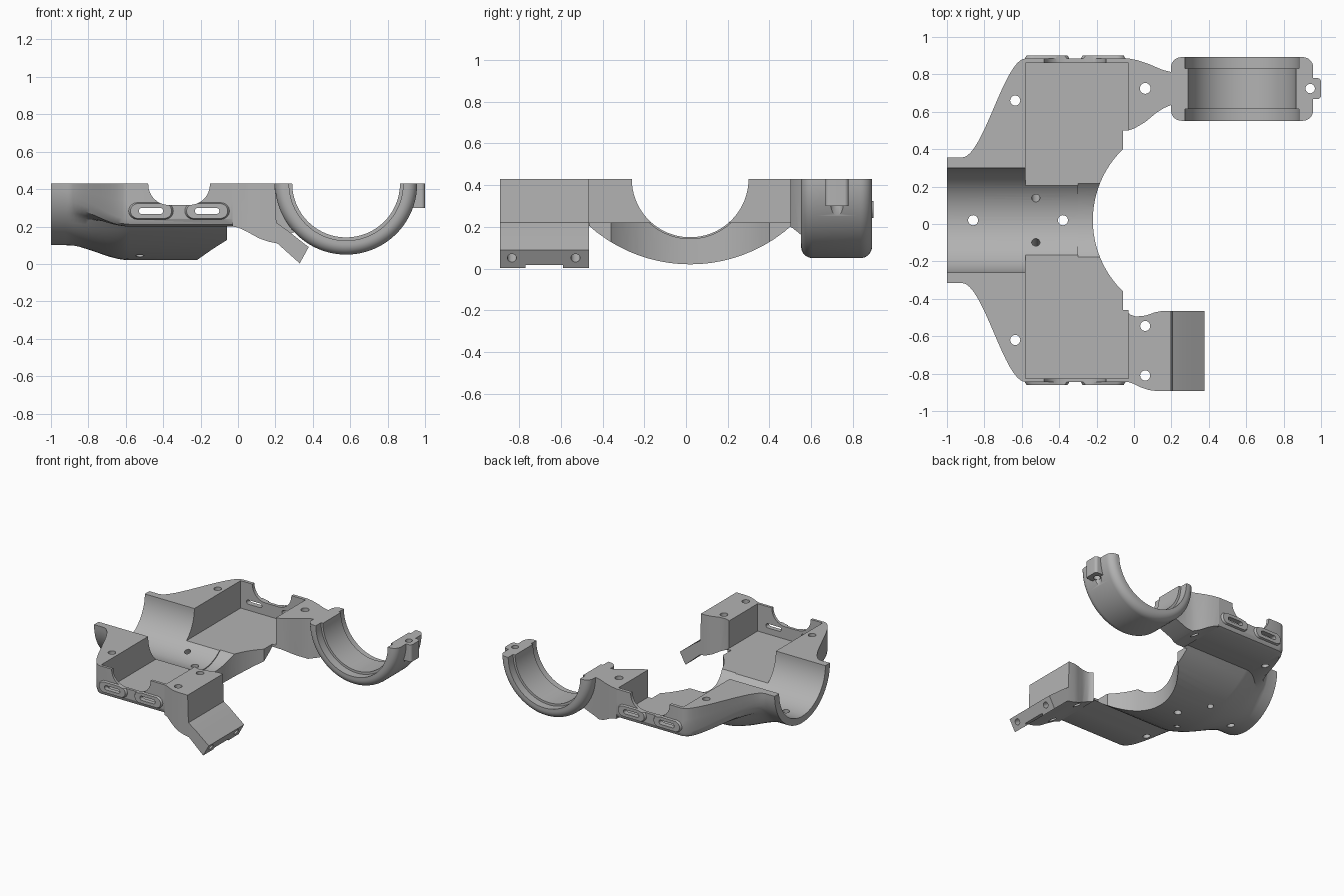
import bpy, bmesh, math
from mathutils import Vector, Matrix

cube = bpy.data.objects.get("Cube")
if cube:
    bpy.data.objects.remove(cube)

TOP, MID = 0.43, 0.02          # top plane, and the y of the symmetry plane
grey = bpy.data.materials.new("plain grey")
grey.use_nodes = True
grey.diffuse_color = (0.45, 0.45, 0.45, 1)
grey.node_tree.nodes["Principled BSDF"].inputs["Base Color"].default_value = (0.45, 0.45, 0.45, 1)


def finish(name, bm):
    bmesh.ops.recalc_face_normals(bm, faces=bm.faces)
    me = bpy.data.meshes.new(name)
    bm.to_mesh(me)
    bm.free()
    me.materials.append(grey)
    ob = bpy.data.objects.new(name, me)
    bpy.context.collection.objects.link(ob)
    return ob


def loft(name, rings, closed=False):
    """Skin a list of equal-length closed rings, capping the ends."""
    bm = bmesh.new()
    rows = [[bm.verts.new(p) for p in ring] for ring in rings]
    n = len(rows[0])
    for a, b in zip(rows, rows[1:]):
        for i in range(n):
            bm.faces.new((a[i], a[(i + 1) % n], b[(i + 1) % n], b[i]))
    bm.faces.new(rows[0])
    bm.faces.new(rows[-1])
    return finish(name, bm)


def prism(name, pts, axis, lo, hi, shrink=0):
    """Extrude a 2D outline along z (plan) or y (front elevation)."""
    c = sum((Vector(p) for p in pts), Vector((0, 0))) / len(pts)
    end = [Vector(p) - (Vector(p) - c).normalized() * shrink for p in pts]
    at = (lambda p, d: (p[0], p[1], d)) if axis == "z" else (lambda p, d: (p[0], d, p[1]))
    return loft(name, [[at(p, lo) for p in pts], [at(p, hi) for p in end]])


def box(name, x, y, z):
    return prism(name, [(x[0], y[0]), (x[1], y[0]), (x[1], y[1]), (x[0], y[1])], "z", *z)


def rod(name, r, a, b, n=32):
    a, b = Vector(a), Vector(b)
    bm = bmesh.new()
    turn = (b - a).to_track_quat("Z", "Y").to_matrix().to_4x4()
    bmesh.ops.create_cone(bm, cap_ends=True, segments=n, radius1=r, radius2=r, depth=(b - a).length,
                          matrix=Matrix.Translation((a + b) / 2) @ turn)
    return finish(name, bm)


def rounded(cx, cy, w, h, r, n=8):
    pts = []
    for k, (sx, sy) in enumerate([(1, 1), (-1, 1), (-1, -1), (1, -1)]):
        for i in range(n + 1):
            a = math.pi / 2 * (k + i / n)
            pts.append((cx + sx * (w / 2 - r) + r * math.cos(a), cy + sy * (h / 2 - r) + r * math.sin(a)))
    return pts


def combine(ob, tool, how="DIFFERENCE"):
    m = ob.modifiers.new("cut", "BOOLEAN")
    m.object, m.operation, m.solver = tool, how, "EXACT"
    bpy.context.view_layer.objects.active = ob
    bpy.ops.object.modifier_apply(modifier=m.name)
    bpy.data.objects.remove(tool)


def hole(ob, x, y, r=0.027):
    combine(ob, rod("drill", r, (x, y, -0.1), (x, y, 0.6), 24))


# Main body: half-round sleeve blending into a wide, keeled tray
side = [(0.865, TOP), (0.865, 0.34), (0.865, 0.24), (0.853, 0.212), (0.825, 0.2), (0.66, 0.2)]
keel = [(y, 0.75 - math.sqrt(0.73 ** 2 - y * y)) for y in (0.5 - i / 20 for i in range(21))]
wide = side + keel + [(-y, z) for y, z in reversed(side)]
count = len(wide)
sections = []
for x in [-1] + [-0.92 + 0.34 * i / 16 for i in range(17)] + [-0.03]:
    t = min(1, max(0, (x + 0.92) / 0.34))
    t = t * t * (3 - 2 * t)
    ring = []
    for i, (y, z) in enumerate(wide):
        a = math.pi * i / (count - 1)
        ry, rz = 0.335 * math.cos(a), TOP - 0.33 * math.sin(a)
        ring.append((x, MID + ry + (y - ry) * t, rz + (z - rz) * t))
    sections.append(ring)
body = loft("main_body", sections)

# Raised slot surrounds on both side walls
for s in (1, -1):
    for x in (-0.465, -0.165):
        pad = prism("slot_pad", rounded(x, 0.283, 0.25, 0.095, 0.047), "y",
                    MID + s * 0.855, MID + s * 0.88, 0.015)
        combine(body, pad, "UNION")

# Tray pocket, sleeve trough and curved clearance on the open side
combine(body, box("pocket", (-0.58, 0.1), (MID - 0.845, MID + 0.84), (0.22, 0.6)))
combine(body, rod("trough", 0.28, (-1.1, MID, TOP), (-0.25, MID, TOP), 96))
combine(body, rod("trough_end", 0.287, (-0.3, MID, TOP), (0.1, MID, TOP), 96))
combine(body, rod("clearance", 0.53, (0.31, MID, -0.2), (0.31, MID, 0.7), 128))
combine(body, box("clearance_side", (-0.06, 0.2), (-0.46, 0.5), (-0.2, 0.7)))

# Cable notches and slots through the side walls
for s in (1, -1):
    lo, hi = MID + s * 0.8, MID + s * 0.95
    combine(body, prism("notch", rounded(-0.315, 0.5, 0.33, 0.37, 0.11), "y", lo, hi))
    for x in (-0.465, -0.165):
        combine(body, prism("slot", rounded(x, 0.283, 0.13, 0.032, 0.0155), "y", lo, hi))

# Screw holes
for x, y in [(-0.635, 0.66), (-0.635, -0.62), (-0.86, MID), (-0.38, MID)]:
    hole(body, x, y)
for s in (1, -1):
    combine(body, rod("drill", 0.022, (-0.525, MID + s * 0.05, 0.32), (-0.525, MID + s * 0.24, -0.08), 24))

# Front arm with an angled, concave clamp lip
arch = [(-0.03, 0.2), (0.0, 0.195), (0.05, 0.172), (0.11, 0.138), (0.16, 0.12)]
front_arm = prism("front_arm", [(-0.03, TOP)] + arch + [
    (0.21, 0.11), (0.33, 0.003), (0.378, 0.09), (0.32, 0.135), (0.26, 0.183), (0.205, 0.22), (0.198, TOP)],
    "y", -1, -0.3)
plan = [(-0.03, -0.845), (0.0, -0.855), (0.04, -0.875), (0.08, -0.888), (0.12, -0.893), (0.5, -0.893),
        (0.5, -0.465), (0.15, -0.465), (0.11, -0.473), (0.06, -0.49), (0.01, -0.495), (-0.02, -0.485),
        (-0.03, -0.475)]
combine(front_arm, prism("plan", plan, "z", -0.2, 0.7), "INTERSECT")
for y in (-0.545, -0.81):
    hole(front_arm, 0.06, y)
for y in (-0.53, -0.835):
    combine(front_arm, rod("drill", 0.022, (0.44, y, 0.0), (0.27, y, 0.103), 24))
combine(front_arm, box("lip_relief", (0.3, 0.4), (-0.77, -0.59), (-0.05, 0.018)))

# Rear arm tapering to the ring clamp
rear_arm = prism("rear_arm", [(-0.03, TOP)] + arch + [(0.2, 0.13), (0.3, 0.17), (0.24, 0.3), (0.24, TOP)],
                 "y", 0.4, 1)
plan = [(-0.03, 0.5), (0.0, 0.51), (0.06, 0.545), (0.12, 0.595), (0.16, 0.62), (0.2, 0.637), (0.4, 0.637),
        (0.4, 0.812), (0.2, 0.812), (0.15, 0.825), (0.08, 0.855), (0.02, 0.875), (-0.03, 0.885)]
combine(rear_arm, prism("plan", plan, "z", -0.2, 0.7), "INTERSECT")
hole(rear_arm, 0.06, 0.725, 0.029)

# Half-ring clamp with rounded outer edges and a stepped bore
CX, R, F = 0.578, 0.38, 0.055
profile = [(0.305, 0.552), (0.305, 0.615), (0.288, 0.615), (0.288, 0.832), (0.305, 0.832), (0.305, 0.892)]
for k, y in enumerate((0.892 - F, 0.552 + F)):
    for i in range(9):
        a = math.pi / 2 * (1 - k - i / 8)
        profile.append((R - F + F * math.cos(a), y + F * math.sin(a)))
sweep = [math.pi * (1 + i / 64) for i in range(65)]
ring = loft("ring_clamp", [[(CX + r * math.cos(a), y, TOP + r * math.sin(a)) for r, y in profile] for a in sweep])

# Screw tab on the ring, with its hole and counterbore
tab = prism("ring_tab", rounded(0.948, 0.724, 0.104, 0.112, 0.02), "z", 0.30, TOP)
combine(ring, tab, "UNION")
hole(ring, 0.942, 0.724, 0.025)
combine(ring, rod("counterbore", 0.033, (0.948, 0.724, -0.1), (0.948, 0.724, 0.30), 24))

# Smooth curved surfaces, keeping hard edges
bpy.ops.object.select_all(action="DESELECT")
for ob in (body, front_arm, rear_arm, ring):
    ob.select_set(True)
bpy.context.view_layer.objects.active = body
bpy.ops.object.shade_smooth_by_angle(angle=math.radians(28))
